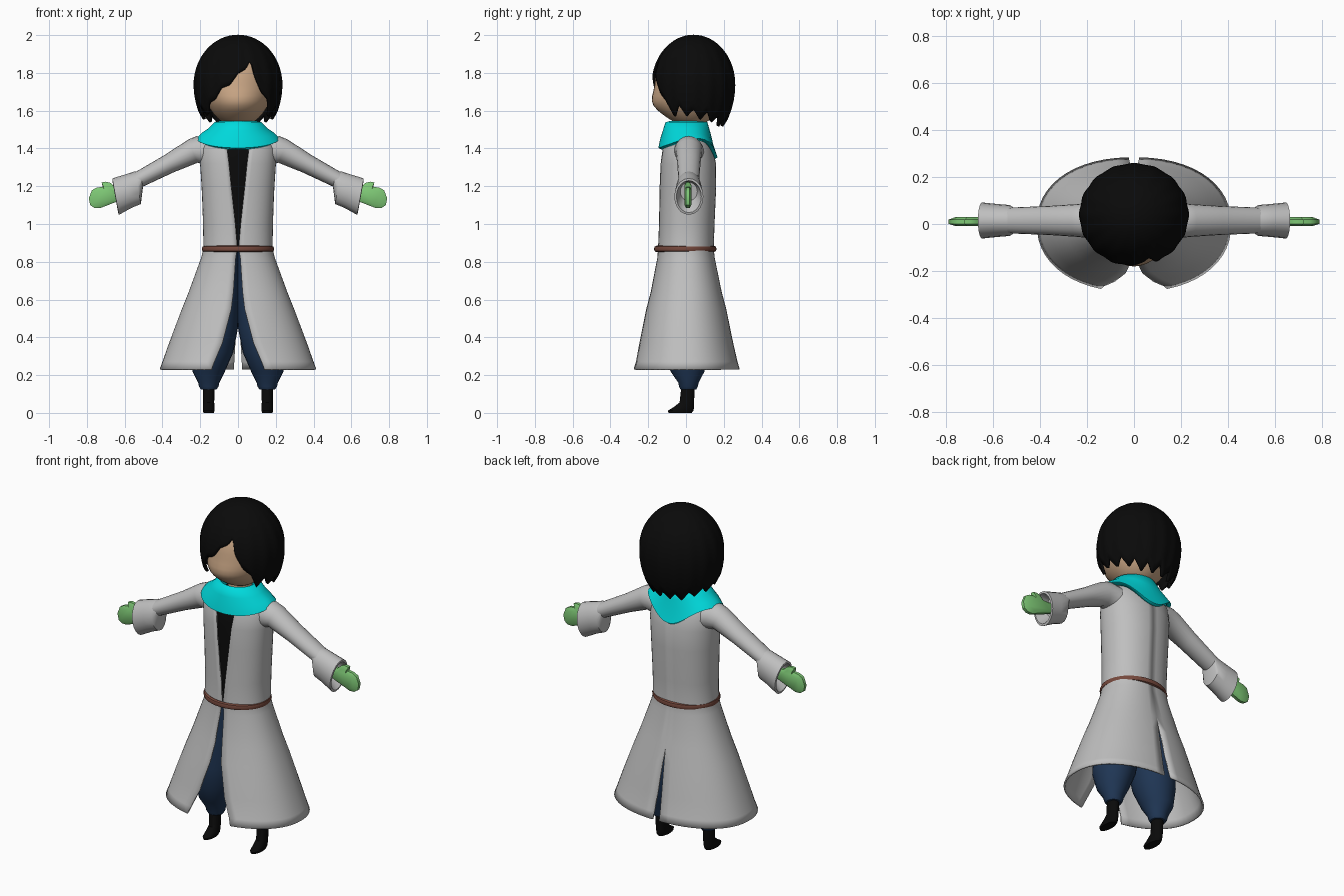
import bpy, bmesh, math
from math import sin, cos, pi

if "Cube" in bpy.data.objects:
    bpy.data.objects.remove(bpy.data.objects["Cube"])


def material(name, rgb):
    m = bpy.data.materials.new(name)
    m.diffuse_color = (*rgb, 1)
    m.use_nodes = True
    m.node_tree.nodes["Principled BSDF"].inputs["Base Color"].default_value = m.diffuse_color
    return m


GREY = material("coat grey", (0.52, 0.52, 0.52))
BLACK = material("black", (0.003, 0.003, 0.003))
CYAN = material("scarf cyan", (0.0, 0.70, 0.72))
GREEN = material("glove green", (0.21, 0.58, 0.18))
NAVY = material("trouser navy", (0.014, 0.037, 0.09))
BROWN = material("belt brown", (0.18, 0.065, 0.045))
SKIN = material("skin", (0.60, 0.39, 0.24))


def loft(name, rows, mat, wrap=True, cap=False, mirror=False, thick=0, angle=40):
    """Skin a surface through equally long rows of points."""
    bm = bmesh.new()
    grid = [[bm.verts.new(p) for p in row] for row in rows]
    n = len(rows[0])
    for a, b in zip(grid, grid[1:]):
        for i in range(n if wrap else n - 1):
            j = (i + 1) % n
            bm.faces.new((a[i], a[j], b[j], b[i]))
    if cap:
        bm.faces.new(grid[0])
        bm.faces.new(grid[-1])
    bmesh.ops.remove_doubles(bm, verts=bm.verts, dist=1e-5)
    bmesh.ops.recalc_face_normals(bm, faces=bm.faces)
    me = bpy.data.meshes.new(name)
    bm.to_mesh(me)
    bm.free()
    me.materials.append(mat)
    ob = bpy.data.objects.new(name, me)
    bpy.context.collection.objects.link(ob)
    if thick:
        s = ob.modifiers.new("thickness", 'SOLIDIFY')
        s.thickness, s.offset = thick, 0
    if mirror:
        ob.modifiers.new("mirror", 'MIRROR')
    bpy.ops.object.select_all(action='DESELECT')
    ob.select_set(True)
    bpy.context.view_layer.objects.active = ob
    bpy.ops.object.shade_smooth_by_angle(angle=math.radians(angle))
    return ob


def ring(z, cx, cy, rx, ry, n=24):
    return [(cx + rx * cos(2 * pi * i / n), cy + ry * sin(2 * pi * i / n), z) for i in range(n)]


def arm_ring(x, z, h, w, tilt, n=20):
    """Ellipse across the arm, leaning by tilt."""
    return [(x + h * sin(tilt) * cos(t), 0.015 + w * sin(t), z + h * cos(tilt) * cos(t))
            for t in (2 * pi * i / n for i in range(n))]


def lerp(table, x):
    for (a, u), (b, v) in zip(table, table[1:]):
        if x <= b:
            return u + (v - u) * (x - a) / (b - a)
    return table[-1][1]


# Long coat: z, half width, front depth, back depth, front gap, back gap
COAT = [(.23, .41, .285, .28, .14, .022), (.27, .395, .27, .268, .125, .02),
        (.37, .36, .246, .245, .082, .014), (.55, .292, .206, .208, .035, .005),
        (.64, .256, .182, .184, .024, 0), (.82, .19, .147, .147, .012, 0),
        (.87, .178, .143, .142, .003, 0), (1.0, .18, .138, .146, .014, 0),
        (1.2, .188, .136, .155, .036, 0), (1.32, .196, .132, .154, .048, 0),
        (1.40, .196, .122, .135, .058, 0), (1.45, .17, .10, .11, .06, 0),
        (1.49, .11, .08, .09, .05, 0)]


def coat_row(z, rx, rf, rb, gf, gb, n=24, e=2.2):
    a0 = math.asin((gf / rx) ** (e / 2))
    a1 = pi - math.asin((gb / rx) ** (e / 2))
    row = []
    for i in range(n + 1):
        a = a0 + (a1 - a0) * i / n
        c = math.copysign(abs(cos(a)) ** (2 / e), cos(a))
        row.append((rx * max(0, sin(a)) ** (2 / e), -c * (rf if c > 0 else rb), z))
    return row


loft("coat", [coat_row(*r) for r in COAT], GREY, wrap=False, mirror=True, thick=.01)

# Shirt filling the chest opening
loft("shirt", [ring(z, 0, (rb - rf) / 2, rx - .015, (rf + rb) / 2 - .009, 40)
               for z, rx, rf, rb, _, _ in COAT[6:]], BLACK, cap=True)

# Belt: round band about the waist
belt = []
for i in range(9):
    t = 2 * pi * i / 8
    belt.append(ring(.868 + .017 * sin(t), 0, -.004, .178 + .014 * cos(t), .152 + .014 * cos(t), 40))
loft("belt", belt, BROWN)

# Sleeves and flared cuffs
loft("sleeve", [arm_ring(*r, .42) for r in
                [(.12, 1.37, .095, .085), (.185, 1.385, .088, .076), (.24, 1.385, .066, .07),
                 (.36, 1.322, .052, .062), (.53, 1.233, .043, .055)]], GREY, mirror=True)
loft("cuff", [arm_ring(*r, .18) for r in
              [(.51, 1.235, .04, .053), (.53, 1.192, .088, .066), (.58, 1.174, .09, .07),
               (.648, 1.145, .098, .077), (.65, 1.145, .086, .066), (.59, 1.172, .05, .045)]],
     GREY, cap=True, mirror=True)

# Flat mitten hands
HAND = [(.59, 1.195), (.65, 1.195), (.675, 1.218), (.70, 1.224), (.722, 1.22), (.716, 1.197),
        (.75, 1.192), (.774, 1.178), (.79, 1.135), (.782, 1.10), (.76, 1.085), (.73, 1.084),
        (.65, 1.115), (.59, 1.14)]
layers = []
for y, s in ((-.019, .72), (-.009, 1), (.009, 1), (.019, .72)):
    layers.append([(.69 + (x - .69) * s, .01 + y, 1.15 + (z - 1.15) * s) for x, z in HAND])
loft("hand", layers, GREEN, cap=True, mirror=True)

# Baggy trousers
loft("trouser_leg", [ring(*r) for r in
                     [(.125, .155, .013, .042, .042), (.14, .155, .013, .052, .05),
                      (.16, .155, .013, .056, .054), (.22, .155, .008, .086, .09),
                      (.32, .14, 0, .115, .12), (.45, .122, 0, .122, .13),
                      (.65, .098, 0, .108, .12), (.86, .085, 0, .085, .12)]],
     NAVY, cap=True, mirror=True)

# Slim boots with pointed toes
loft("boot", [ring(z, .155, (y0 + y1) / 2, rx, (y1 - y0) / 2) for z, y0, y1, rx in
              [(0, -.092, .03, .027), (.012, -.096, .04, .031), (.03, -.066, .042, .031),
               (.055, -.034, .043, .029), (.16, -.022, .046, .032)]],
     BLACK, cap=True, mirror=True)

# Neck and head with a forward muzzle
loft("neck", [ring(1.42, 0, .015, .065, .065), ring(1.62, 0, .02, .065, .065)], SKIN, cap=True)
head = []
for k in range(25):
    p = pi * k / 24
    z = 1.735 - .218 * cos(p)
    row = ring(z, 0, .025, .181 * sin(p) + 1e-7, .188 * sin(p) + 1e-7, 40)
    push = .042 * math.exp(-((z - 1.625) / .07) ** 2)
    head.append([(x, y - push * max(0, (.025 - y) / .188) ** 1.5, z) for x, y, z in row])
loft("head", head, SKIN, cap=True)

# Hair: shell whose ragged lower edge follows azimuth (0 = front, + = right side of view)
EDGE = [(-180, 1.545), (-150, 1.54), (-120, 1.57), (-90, 1.585), (-68, 1.615), (-52, 1.59),
        (-42, 1.64), (-32, 1.68), (-15, 1.735), (3, 1.80), (19, 1.865), (23, 1.77),
        (34, 1.71), (45, 1.65), (55, 1.59), (68, 1.61), (90, 1.585), (120, 1.57),
        (150, 1.54), (180, 1.545)]
N, ROWS = 144, 18
hair = []
for k in range(ROWS + 1):
    s = k / ROWS
    row = []
    for i in range(N):
        deg = -180 + 360 * i / N
        a = math.radians(deg)
        tooth = abs((deg / 11.25) % 2 - 1)
        size = .05 if abs(deg) > 55 else .022
        ze = lerp(EDGE, deg) + size * (tooth - .6)
        z = 1.995 - (1.995 - ze) * s * s
        if z > 1.74:
            r = math.sqrt(max(0, 1 - ((z - 1.74) / .255) ** 2))
        else:
            r = 1 - .22 * ((1.74 - z) / .2) ** 2
        r *= 1 + .012 * s * cos(a * 16)
        row.append((.226 * r * sin(a), .04 - .212 * r * cos(a), z))
    hair.append(row)
loft("hair", hair, BLACK, thick=.014, angle=50)

# Scarf: rolled collar draping to a point at the back
scarf = []
for rx, rf, rb, zt, drop in ((.075, .075, .08, 1.50, 0), (.10, .09, .095, 1.54, 0),
                             (.122, .105, .11, 1.535, 0), (.15, .118, .125, 1.505, .25),
                             (.19, .132, .14, 1.478, .6), (.215, .142, .162, 1.455, 1),
                             (.19, .125, .15, 1.448, 1)):
    row = []
    for i in range(48):
        a = 2 * pi * i / 48
        c = cos(a)
        z = zt - drop * (.05 * max(0, c) + .10 * max(0, -c) ** 5)
        row.append((rx * sin(a), -c * (rf if c > 0 else rb), z))
    scarf.append(row)
loft("scarf", scarf, CYAN, thick=.01, angle=60)
